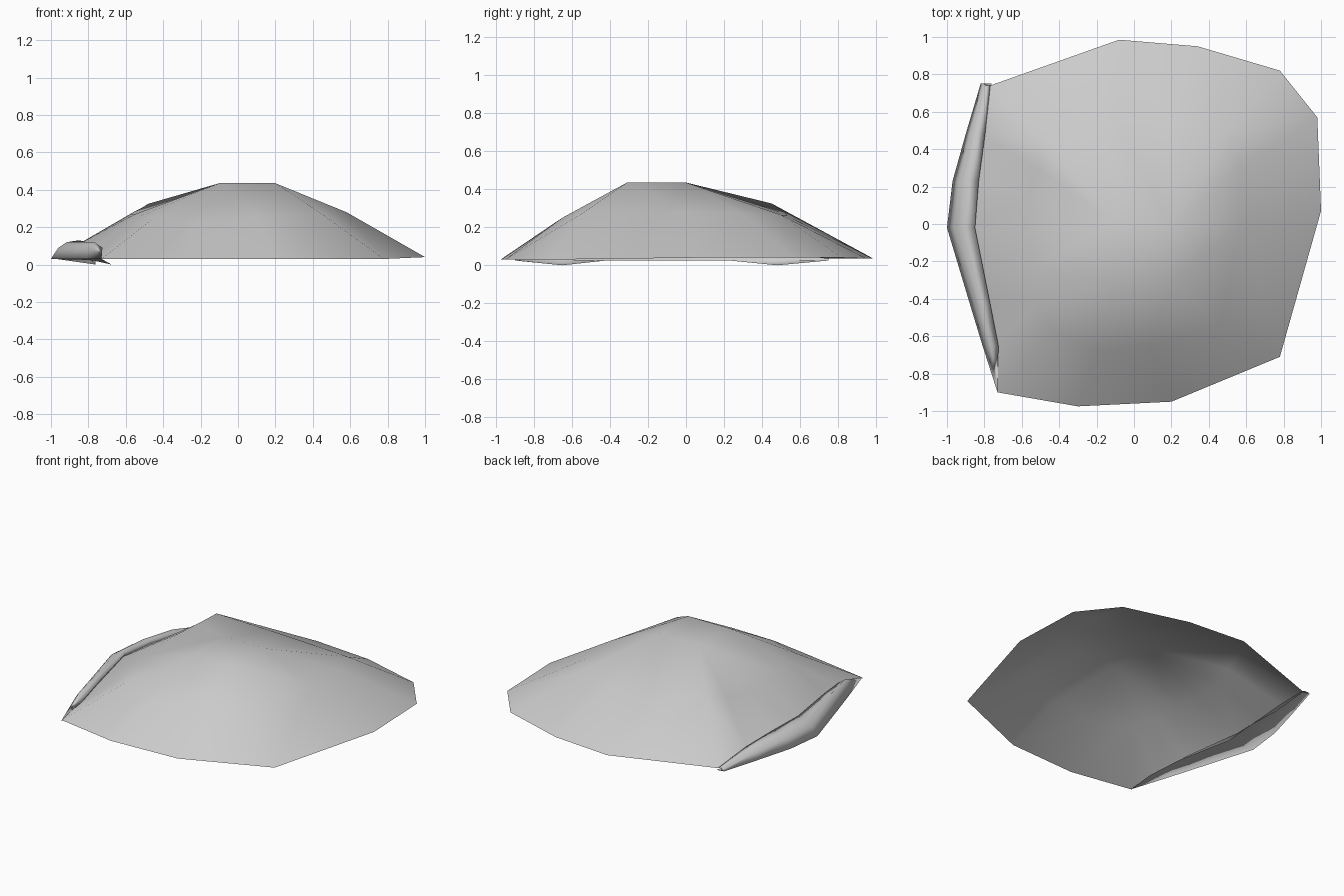
import bpy, bmesh
from mathutils import Vector

cube = bpy.data.objects.get("Cube")
if cube:
    bpy.data.objects.remove(cube)

grey = bpy.data.materials.new("light grey")
grey.use_nodes = True
grey.diffuse_color = (0.6, 0.6, 0.6, 1)
grey.node_tree.nodes["Principled BSDF"].inputs["Base Color"].default_value = (0.6, 0.6, 0.6, 1)


def loft(name, rows, closed):
    """Skin a list of equally long point rows into one smooth sheet."""
    bm = bmesh.new()
    grid = [[bm.verts.new(p) for p in row] for row in rows]
    count = len(rows[0])
    for low, high in zip(grid, grid[1:]):
        for i in range(count if closed else count - 1):
            j = (i + 1) % count
            bm.faces.new((low[i], low[j], high[j], high[i]))
    if closed:
        bm.faces.new(grid[-1])
    bmesh.ops.remove_doubles(bm, verts=bm.verts[:], dist=0.0005)
    bmesh.ops.dissolve_degenerate(bm, edges=bm.edges[:], dist=0.0005)
    for face in bm.faces:
        face.smooth = True
    mesh = bpy.data.meshes.new(name)
    bm.to_mesh(mesh)
    bm.free()
    mesh.materials.append(grey)
    obj = bpy.data.objects.new(name, mesh)
    bpy.context.collection.objects.link(obj)
    return obj


# Rim of the canopy, counter-clockwise; the side with the hem comes in the middle
back_rim = [(1.0, .07, .04), (.98, .57, .04), (.78, .82, .04), (.34, .95, .035), (-.08, .985, .035)]
hem_rim = [(-.77, .74, .035), (-.81, .48, .07), (-.85, .23, .09), (-.87, -.02, .1),
           (-.79, -.42, .08), (-.745, -.65, .06), (-.73, -.9, .03)]
front_rim = [(-.30, -.975, .03), (.20, -.95, .03), (.78, -.71, .03)]
rim = back_rim + hem_rim + front_rim

# Shoulder ring where the slope eases, with one raised corner
shoulder = [(.58, .0, .28), (.57, .3, .27), (.5, .5, .265), (.2, .53, .26), (-.1, .53, .27),
            (-.48, .45, .325), (-.52, .3, .3), (-.56, .15, .28), (-.57, -.05, .27),
            (-.55, -.25, .27), (-.52, -.42, .26), (-.45, -.57, .25),
            (-.2, -.68, .23), (.1, -.65, .25), (.45, -.55, .27)]

# Flat crown: every shoulder point runs to its nearest corner
crown_corners = [Vector((x, y, .435)) for x in (-.1, .2) for y in (-.31, 0)]
crown = [min(crown_corners, key=lambda c: (c.xy - Vector(p[:2]) * .5).length) for p in shoulder]

bm = bmesh.new()
rings = [[bm.verts.new(p) for p in ring] for ring in (rim, shoulder)]
tops = {tuple(c): bm.verts.new(c) for c in crown_corners}
rings.append([tops[tuple(c)] for c in crown])
for low, high in zip(rings, rings[1:]):
    for i in range(len(rim)):
        j = (i + 1) % len(rim)
        corners = list(dict.fromkeys((low[i], low[j], high[j], high[i])))
        bm.faces.new(corners)
bm.faces.new(list(dict.fromkeys(rings[-1])))
for face in bm.faces:
    face.smooth = True
bmesh.ops.triangulate(bm, faces=bm.faces[:], quad_method='SHORT_EDGE')
mesh = bpy.data.meshes.new("canopy")
bm.to_mesh(mesh)
bm.free()
mesh.materials.append(grey)
bpy.context.collection.objects.link(bpy.data.objects.new("canopy", mesh))

# Folded hem along one side: over the crest, out to the edge, then tucked under
hem_edge = [(-.82, .75), (-.9, .48), (-.97, .23), (-1.0, -.02), (-.88, -.42), (-.81, -.65), (-.73, -.9)]
fullness = [.1, .7, 1, 1, 1, 1, 0]
profile = [[] for _ in range(6)]
for i, (start, edge, full) in enumerate(zip(hem_rim, hem_edge, fullness)):
    x, y, z = start
    ex, ey = edge
    profile[0].append((x, y, z))
    profile[1].append((x + .02 * full, y, z + .03 * full))
    profile[2].append((x + (ex - x) * .35, y, z + (.12 - z) * full))
    profile[3].append((x + (ex - x) * .7, ey, .03 + .06 * full))
    profile[4].append((ex, ey, .03))
    profile[5].append((x + .07 * full, ey, 0 if i in (1, 5) else .025))
loft("folded_hem", profile[::-1], False)
